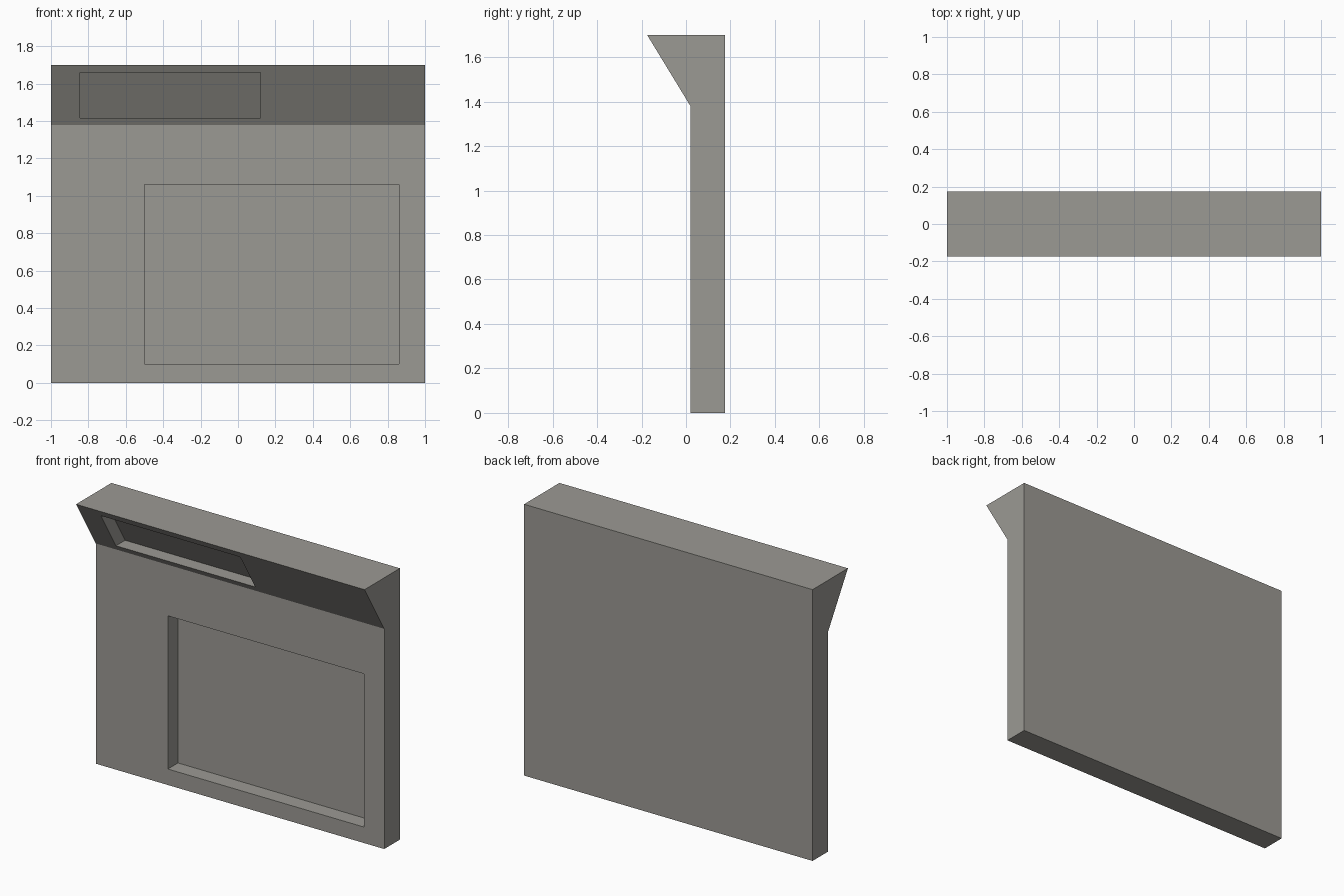
import bpy, bmesh

if "Cube" in bpy.data.objects:
    bpy.data.objects.remove(bpy.data.objects["Cube"])

# Wall dimensions
BACK, FACE, LIP = 0.175, 0.02, -0.175
TOP, BEND = 1.70, 1.38

stone = bpy.data.materials.new("warm_grey")
stone.diffuse_color = (0.33, 0.32, 0.295, 1)
stone.use_nodes = True
stone.node_tree.nodes["Principled BSDF"].inputs["Base Color"].default_value = stone.diffuse_color


def extrude_x(name, profile, x0, x1):
    """Solid from a (y, z) profile swept along x."""
    bm = bmesh.new()
    face = bm.faces.new([bm.verts.new((x0, y, z)) for y, z in profile])
    ext = bmesh.ops.extrude_face_region(bm, geom=[face])
    moved = [v for v in ext["geom"] if isinstance(v, bmesh.types.BMVert)]
    bmesh.ops.translate(bm, verts=moved, vec=(x1 - x0, 0, 0))
    bmesh.ops.recalc_face_normals(bm, faces=bm.faces)
    mesh = bpy.data.meshes.new(name)
    bm.to_mesh(mesh)
    bm.free()
    mesh.materials.append(stone)
    obj = bpy.data.objects.new(name, mesh)
    bpy.context.collection.objects.link(obj)
    return obj


def front_y(z):
    """Front surface of the wall at height z."""
    return FACE + (LIP - FACE) * max(0, z - BEND) / (TOP - BEND)


# Wall with overhanging sloped top
wall = extrude_x("wall_panel", [(FACE, 0), (BACK, 0), (BACK, TOP),
                                (LIP, TOP), (FACE, BEND)], -1, 1)

# Recesses sunk straight back, floor parallel to the front surface
for name, x0, x1, z0, z1, depth in (
        ("lower_recess", -0.50, 0.86, 0.10, 1.06, 0.10),
        ("upper_recess", -0.845, 0.12, 1.415, 1.66, 0.09)):
    a, b = front_y(z0), front_y(z1)
    cutter = extrude_x(name + "_cutter", [(a - 0.1, z0), (a + depth, z0),
                                          (b + depth, z1), (b - 0.1, z1)], x0, x1)
    cutter.hide_render = True
    cutter.hide_set(True)
    mod = wall.modifiers.new(name, "BOOLEAN")
    mod.operation = "DIFFERENCE"
    mod.solver = "EXACT"
    mod.object = cutter
